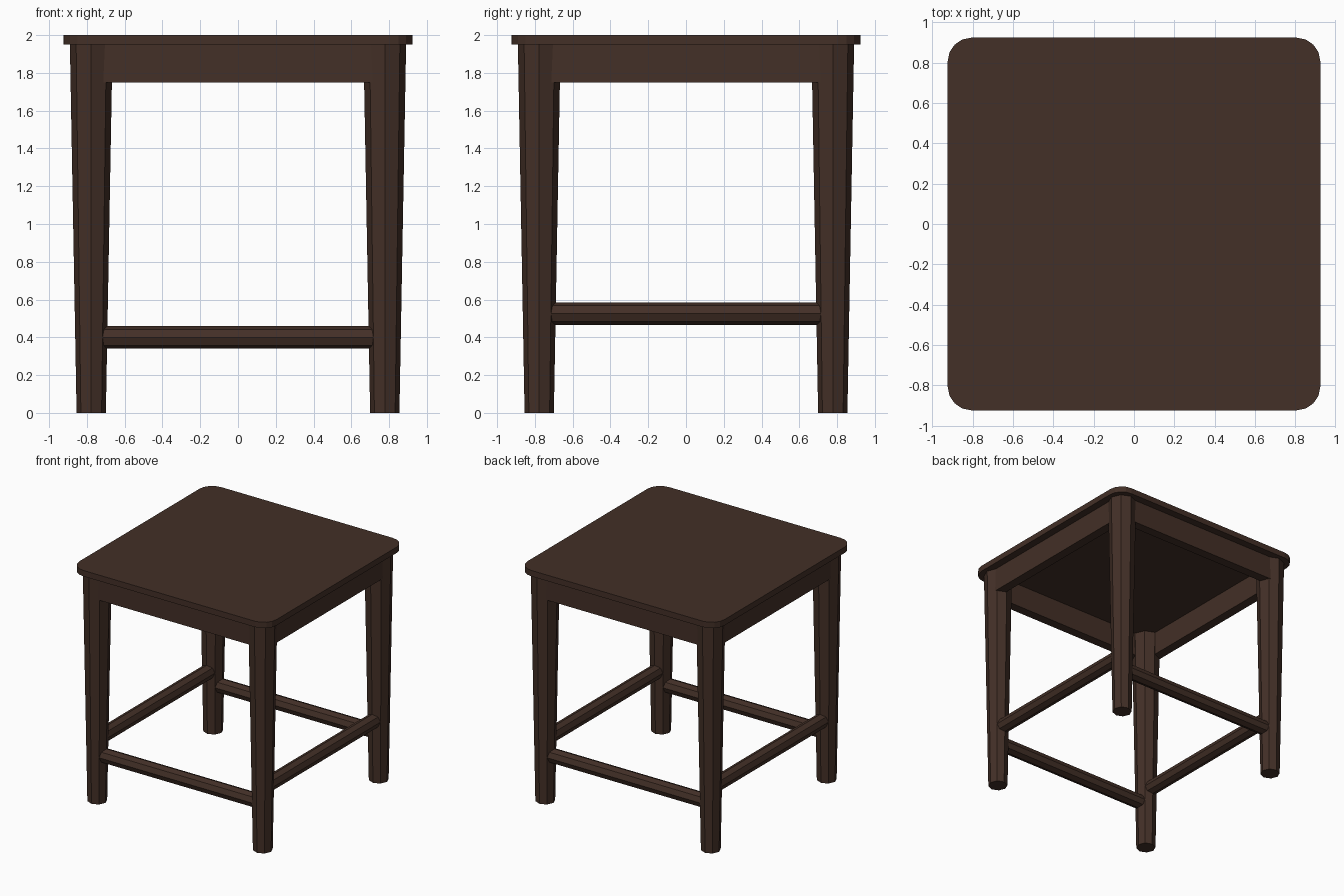
import bpy, math
from mathutils import Vector

if "Cube" in bpy.data.objects:
    bpy.data.objects.remove(bpy.data.objects["Cube"])

wood = bpy.data.materials.new("dark wood")
wood.diffuse_color = (0.056, 0.029, 0.020, 1)
wood.use_nodes = True
wood.node_tree.nodes["Principled BSDF"].inputs["Base Color"].default_value = wood.diffuse_color


def finish(ob, name):
    ob.name = name
    ob.data.name = name
    ob.data.materials.append(wood)
    return ob


def box(name, loc, size):
    bpy.ops.mesh.primitive_cube_add(size=1, location=loc)
    ob = bpy.context.object
    ob.scale = size
    bpy.ops.object.transform_apply(location=False, rotation=False, scale=True)
    return finish(ob, name)


def rod(name, loc, r1, r2, depth, axis="Z"):
    rot = {"Z": (0, 0, 0), "X": (0, math.pi / 2, 0), "Y": (math.pi / 2, 0, 0)}[axis]
    bpy.ops.mesh.primitive_cone_add(vertices=8, radius1=r1, radius2=r2,
                                    depth=depth, location=loc, rotation=rot)
    return finish(bpy.context.object, name)


# Seat: square slab with rounded corners
seat = box("seat", (0, 0, 1.975), (1.85, 1.85, 0.05))
bev = seat.modifiers.new("round corners", "BEVEL")
bev.width, bev.segments, bev.limit_method = 0.12, 4, "WEIGHT"
attr = seat.data.attributes.new("bevel_weight_edge", "FLOAT", "EDGE")
for e in seat.data.edges:
    a, b = (seat.data.vertices[i].co for i in e.vertices)
    attr.data[e.index].value = 1.0 if abs(a.z - b.z) > 0.01 else 0.0

# Tapered legs
C = 0.777
for sy, fb in ((-1, "front"), (1, "back")):
    for sx, lr in ((-1, "left"), (1, "right")):
        rod(f"{fb}_{lr}_leg", (sx * C, sy * C, 0.975), 0.0775, 0.113, 1.95)

# Aprons under the seat and octagonal stretchers between the legs
A = 0.82
for s, fb, lr in ((-1, "front", "left"), (1, "back", "right")):
    box(f"{fb}_apron", (0, s * A, 1.85), (1.46, 0.08, 0.2))
    box(f"{lr}_apron", (s * A, 0, 1.85), (0.08, 1.46, 0.2))
    rod(f"{fb}_stretcher", (0, s * C, 0.4), 0.06, 0.06, 1.44, "X")
    rod(f"{lr}_stretcher", (s * C, 0, 0.525), 0.06, 0.06, 1.44, "Y")
